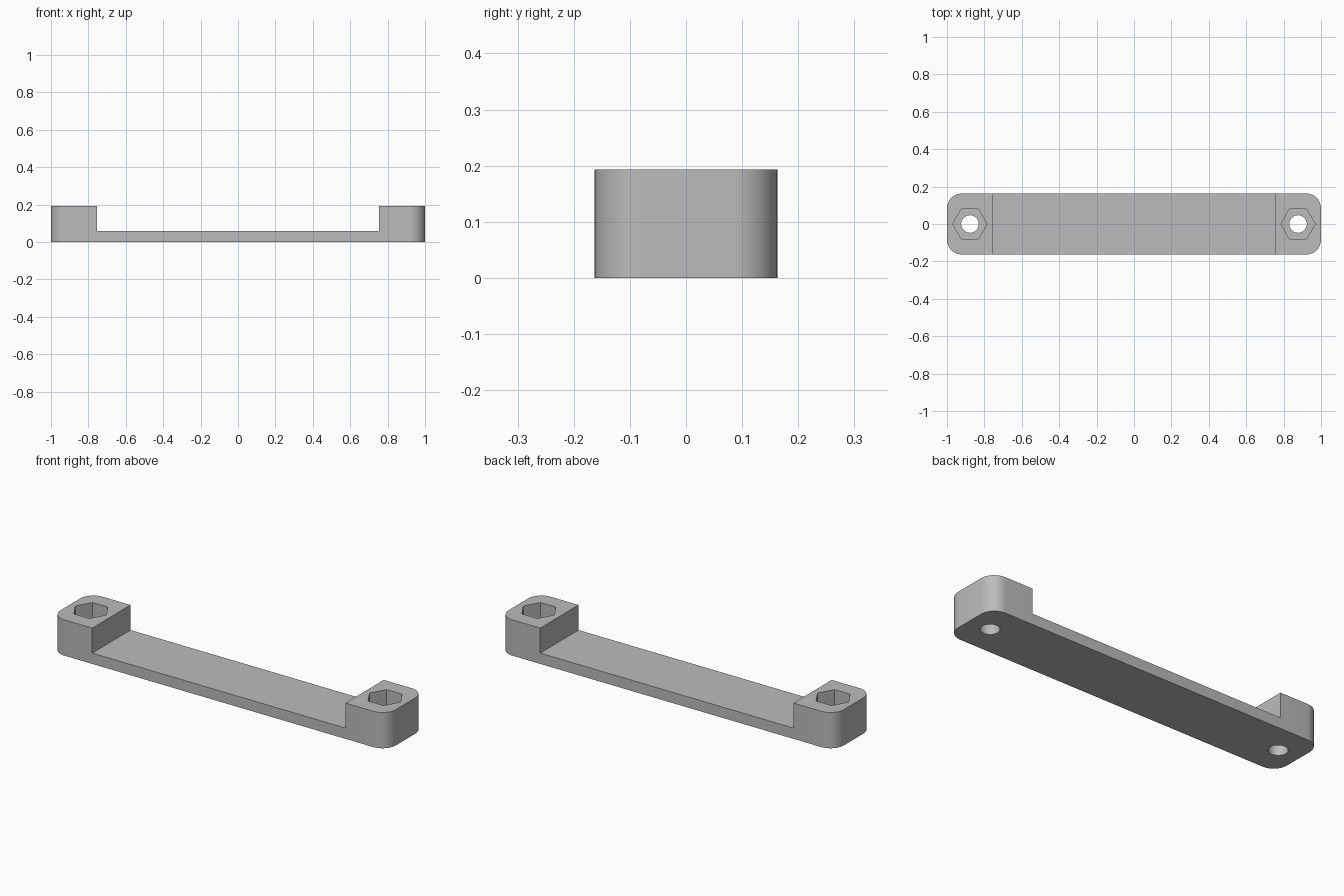
import bpy, bmesh
from math import cos, sin, radians

old = bpy.data.objects.get("Cube")
if old:
    bpy.data.objects.remove(old, do_unlink=True)

HALF_W, HEIGHT, PLATE = 0.163, 0.193, 0.058
BLOCK_X, HOLE_X, CORNER = 0.755, 0.877, 0.08

grey = bpy.data.materials.new("plain grey")
grey.use_nodes = True
colour = (0.5, 0.5, 0.5, 1)
grey.diffuse_color = colour
grey.node_tree.nodes["Principled BSDF"].inputs["Base Color"].default_value = colour


def prism(name, outline, z0, z1):
    """Extrude an xy outline from z0 to z1."""
    bm = bmesh.new()
    face = bm.faces.new([bm.verts.new((x, y, z0)) for x, y in outline])
    top = bmesh.ops.extrude_face_region(bm, geom=[face])["geom"]
    for v in top:
        if isinstance(v, bmesh.types.BMVert):
            v.co.z = z1
    bmesh.ops.recalc_face_normals(bm, faces=bm.faces)
    mesh = bpy.data.meshes.new(name)
    bm.to_mesh(mesh)
    bm.free()
    mesh.materials.append(grey)
    obj = bpy.data.objects.new(name, mesh)
    bpy.context.collection.objects.link(obj)
    return obj


def arc(cx, cy, r, start, end, n):
    angles = [radians(start + (end - start) * i / n) for i in range(n + 1)]
    return [(cx + r * cos(a), cy + r * sin(a)) for a in angles]


def polygon(cx, r, n):
    return arc(cx, 0, r, 0, 360, n)[:-1]


# Rounded bar
outline = []
for i, (sx, sy) in enumerate([(1, 1), (-1, 1), (-1, -1), (1, -1)]):
    outline += arc(sx * (1 - CORNER), sy * (HALF_W - CORNER), CORNER,
                   90 * i, 90 * i + 90, 12)
bar = prism("mounting_bar", outline, 0, HEIGHT)

# Cutters: recess between the end blocks, nut pockets and screw holes
b, w = BLOCK_X, HALF_W + 0.1
cutters = [prism("recess_cutter", [(-b, -w), (b, -w), (b, w), (-b, w)], PLATE, 0.4)]
for side, x in (("left", HOLE_X), ("right", -HOLE_X)):
    cutters.append(prism(side + "_nut_cutter", polygon(x, 0.092, 6), PLATE, 0.4))
    cutters.append(prism(side + "_screw_cutter", polygon(x, 0.047, 40), -0.1, 0.3))

bpy.context.view_layer.objects.active = bar
bar.select_set(True)
for cutter in cutters:
    cutter.hide_render = True
    mod = bar.modifiers.new(cutter.name, "BOOLEAN")
    mod.operation, mod.solver, mod.object = "DIFFERENCE", "EXACT", cutter
    bpy.ops.object.modifier_apply(modifier=mod.name)
    bpy.data.objects.remove(cutter, do_unlink=True)

# Smooth round corners and holes, keep hard edges
for obj in bpy.context.selected_objects:
    obj.select_set(obj == bar)
bpy.ops.object.shade_smooth_by_angle(angle=radians(30))
